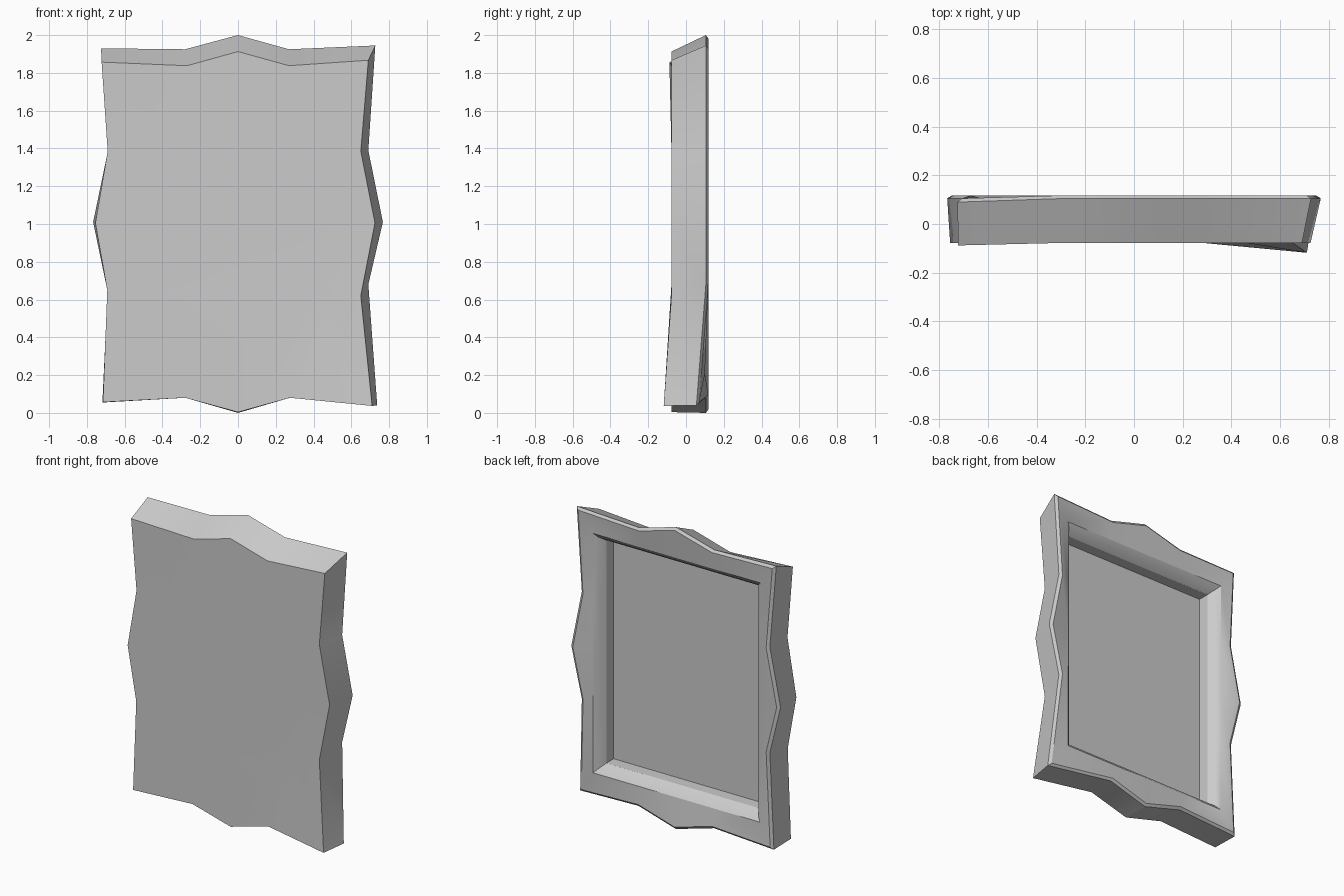
import bpy, bmesh

if "Cube" in bpy.data.objects:
    bpy.data.objects.remove(bpy.data.objects["Cube"])

# Outline as (x, z), clockwise from the top left corner: 4 corners, 3 points per side
BACK = [(-.725, 1.93), (-.28, 1.925), (0, 2), (.27, 1.925),
        (.727, 1.945), (.69, 1.39), (.767, 1.01), (.69, .68),
        (.737, .04), (.275, .08), (0, 0), (-.28, .08),
        (-.718, .055), (-.688, .69), (-.767, 1.01), (-.688, 1.39)]
FRONT = [(-.722, 1.857), (-.27, 1.838), (0, 1.913), (.27, 1.838),
         (.69, 1.867), (.65, 1.385), (.725, 1.005), (.65, .62),
         (.71, .037), (.275, .08), (0, .004), (-.28, .08),
         (-.715, .057), (-.692, .65), (-.755, 1.005), (-.69, 1.385)]
W, Z0, Z1 = .557, .262, 1.738      # back opening

bm = bmesh.new()


def ring(points, y, corner_y={}):
    return [bm.verts.new((x, corner_y.get(i, y), z)) for i, (x, z) in enumerate(points)]


def bridge(a, b):
    n = len(a)
    for i in range(n):
        bm.faces.new((a[i], a[(i + 1) % n], b[(i + 1) % n], b[i]))


def opening(grow):
    """Project the outline onto the straight-sided opening, enlarged by grow."""
    w, z0, z1 = W + grow, Z0 - grow, Z1 + grow
    points = []
    for i, (x, z) in enumerate(BACK):
        side = i // 4
        if i % 4 == 0:
            points.append(((-w, w, w, -w)[side], (z1, z1, z0, z0)[side]))
        elif side % 2 == 0:
            points.append((x, z1 if side == 0 else z0))
        else:
            points.append((w if side == 1 else -w, z))
    return points


# Thin bevelled ridge just inside the back outline
ridge = [(x * .974, 1 + (z - 1) * .983) for x, z in BACK]

# Front panel and outer edge
loops = [
    ring(opening(-.1), -.077),
    ring(FRONT, -.077, {0: -.088, 8: -.118}),
    ring(BACK, .105, {8: .055, 0: .09}),
    ring(ridge, .118, {8: .07, 0: .105}),
]
# Softly dipping frame and its inner lip
for grow, y in [(.055, .1), (.028, .078), (0, .037)]:
    loops.append(ring(opening(grow), y))
# Recess wall
loops.append(ring(opening(0), -.038))

for a, b in zip(loops, loops[1:]):
    bridge(a, b)
bm.faces.new(loops[0])
bm.faces.new(loops[-1])
bmesh.ops.recalc_face_normals(bm, faces=bm.faces)

mesh = bpy.data.meshes.new("wavy_frame_panel")
bm.to_mesh(mesh)
bm.free()
panel = bpy.data.objects.new("wavy_frame_panel", mesh)
bpy.context.collection.objects.link(panel)
bpy.context.view_layer.objects.active = panel
panel.select_set(True)
bpy.ops.object.shade_smooth_by_angle(angle=.5)
